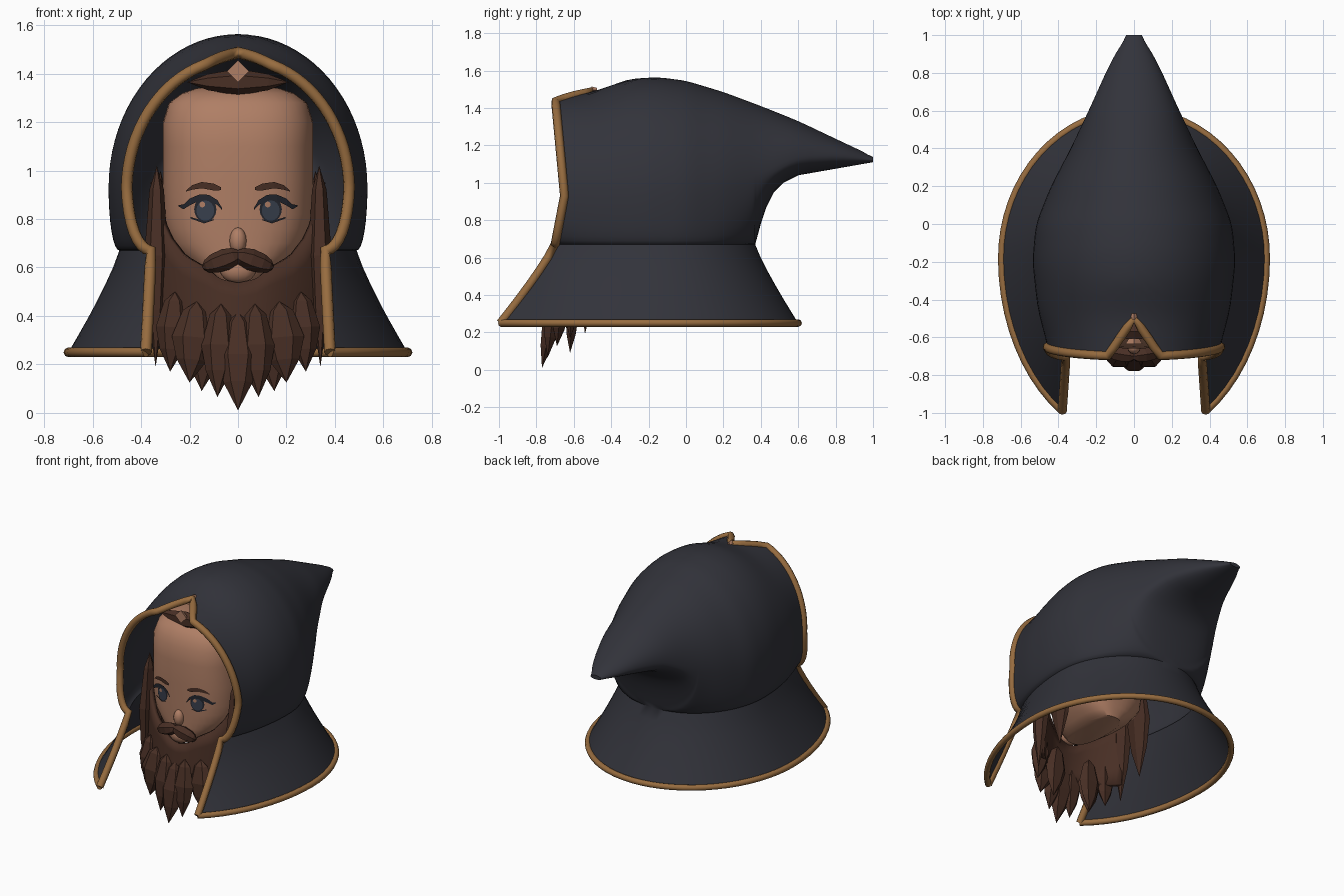
import bpy, bmesh, math
from mathutils import Vector

if "Cube" in bpy.data.objects:
    bpy.data.objects.remove(bpy.data.objects["Cube"], do_unlink=True)


def material(name, r, g, b):
    m = bpy.data.materials.new(name)
    m.use_nodes = True
    m.diffuse_color = (r, g, b, 1)
    m.node_tree.nodes["Principled BSDF"].inputs["Base Color"].default_value = (r, g, b, 1)
    return m


CLOTH = material("dark cloth", 0.032, 0.033, 0.043)
TRIM = material("bronze trim", 0.31, 0.15, 0.05)
SKIN = material("skin", 0.43, 0.21, 0.13)
HAIR = material("brown hair", 0.065, 0.028, 0.018)
LASH = material("black lash", 0.017, 0.019, 0.027)
IRIS = material("slate iris", 0.04, 0.05, 0.075)


def interp(table, x):
    """Piecewise linear lookup."""
    if x <= table[0][0]:
        return table[0][1]
    for (a, p), (b, q) in zip(table, table[1:]):
        if x <= b:
            return p + (q - p) * (x - a) / (b - a)
    return table[-1][1]


def soft(table, x, r=0.05):
    """Lookup with rounded corners."""
    return sum(interp(table, x + r * k) for k in (-1, -0.5, 0, 0.5, 1)) / 5


def add_grid(bm, rows, closed=False):
    vs = [[bm.verts.new(p) for p in row] for row in rows]
    n = len(rows[0])
    for a, b in zip(vs, vs[1:]):
        for j in range(n if closed else n - 1):
            k = (j + 1) % n
            bm.faces.new((a[j], a[k], b[k], b[j]))
    return vs


def finish(name, bm, mat, smooth=None):
    bmesh.ops.remove_doubles(bm, verts=bm.verts, dist=0.0004)
    bmesh.ops.recalc_face_normals(bm, faces=bm.faces)
    me = bpy.data.meshes.new(name)
    bm.to_mesh(me)
    bm.free()
    ob = bpy.data.objects.new(name, me)
    bpy.context.collection.objects.link(ob)
    me.materials.append(mat)
    if smooth:
        bpy.ops.object.select_all(action='DESELECT')
        ob.select_set(True)
        bpy.context.view_layer.objects.active = ob
        bpy.ops.object.shade_smooth_by_angle(angle=math.radians(smooth))
    return ob


def tube(name, pts, radius, mat):
    cu = bpy.data.curves.new(name, 'CURVE')
    cu.dimensions = '3D'
    cu.bevel_depth, cu.bevel_resolution, cu.use_fill_caps = radius, 2, True
    sp = cu.splines.new('POLY')
    sp.points.add(len(pts) - 1)
    for q, p in zip(sp.points, pts):
        q.co = (*p, 1)
    cu.materials.append(mat)
    bpy.context.collection.objects.link(bpy.data.objects.new(name, cu))


# Hood profiles along y: half width, crown height, underside height, widest height
WIDTH = [(-.7, .45), (-.65, .457), (-.45, .51), (-.2, .538), (0, .52), (.2, .44),
         (.4, .335), (.6, .24), (.8, .15), (.92, .09), (1, .03)]
CROWN = [(-.7, 1.46), (-.5, 1.485), (-.3, 1.555), (-.15, 1.565), (0, 1.545), (.2, 1.485),
         (.4, 1.41), (.6, 1.33), (.8, 1.235), (.97, 1.155), (1, 1.13)]
UNDER = [(.37, .67), (.4, .78), (.43, .87), (.47, .95), (.52, 1.0), (.6, 1.04),
         (.8, 1.075), (1, 1.11)]
MIDDLE = [(.1, .93), (.4, 1.02), (.6, 1.13), (.8, 1.14), (1, 1.12)]


def waist_half(y):
    t = (y + .15) / (.52 if y > -.15 else .81)
    return .49 * math.sqrt(max(0, 1 - t * t))


def opening_y(a):
    """Front edge depth at arch angle a, notched at the peak."""
    c = math.cos(a)
    if a < 0:
        return -.65 + .05 * math.sin(a)
    if c < .29:
        return -.5 - .19 * c / .29
    return -.65 - .05 * math.sin(a)


ANGLES = [math.radians(-90 + 90 * k / 8) for k in range(8)] + \
         [math.radians(90 * k / 20) for k in range(21)]


def arch(base):
    half = []
    for a in ANGLES:
        y = base + (opening_y(a) + .7) * max(0, (.1 - base) / .8)
        w, w0 = soft(WIDTH, y), waist_half(y)
        mid = soft(MIDDLE, y)
        c, s = math.cos(a), math.sin(a)
        if a < 0:
            half.append((w0 + (w - w0) * c, y, mid + (mid - interp(UNDER, y)) * s))
        else:
            half.append((w * c, y, mid + (soft(CROWN, y, .03) - mid) * s))
    return half + [(-x, y, z) for x, y, z in reversed(half[:-1])]


STEPS = 26
WAIST_END, HEM_END = math.acos(-.55 / .81), math.acos(-.84)


def ring(u, half, back, front, yc):
    c = math.cos(u)
    return Vector((half * math.sin(u), yc + c * (back if c > 0 else front), 0))


bases = [ring(WAIST_END * (1 - k / STEPS), .49, .52, .81, -.15).y for k in range(STEPS + 1)]
bases += [.38, .39, .4, .415, .43, .45, .47, .495, .52, .56, .6, .66, .72, .78, .84, .9, .94, .97, 1]
arches = [arch(b) for b in bases]

skirt = []
for r in range(7):
    t = r / 6
    row = []
    for k in range(-STEPS, STEPS + 1):
        p = ring(WAIST_END * k / STEPS, .49, .52, .81, -.15)
        q = ring(HEM_END * k / STEPS, .70, .78, .965, -.18)
        v = p.lerp(q, t ** 1.15)
        row.append((v.x, v.y, .67 - .42 * t))
    skirt.append(row)

bm = bmesh.new()
rows = add_grid(bm, arches)
bm.faces.new(rows[-1])
add_grid(bm, skirt)
finish("hood", bm, CLOTH, 60)

# Bronze edging around the opening and hem
side = [row[-1] for row in skirt]
edge = side[::-1] + arches[0][1:-1] + [(-x, y, z) for x, y, z in side]
tube("opening_trim", edge, .024, TRIM)
tube("hem_trim", skirt[-1], .02, TRIM)

# Head: stacked rounded sections
HEAD_W = [(.53, .1), (.6, .2), (.7, .285), (.82, .31), (1.2, .31), (1.28, .285), (1.32, .23), (1.34, .17)]
HEAD_F = [(.53, -.62), (.6, -.65), (.8, -.655), (1.1, -.66), (1.2, -.65), (1.28, -.615),
          (1.32, -.57), (1.34, -.5)]


def face_y(x, z):
    w, f = interp(HEAD_W, z), interp(HEAD_F, z)
    return -.38 + (f + .38) * max(0, 1 - (abs(x) / w) ** 2.6) ** (1 / 2.6)


bm = bmesh.new()
sections = []
for z in (.53, .56, .6, .65, .7, .76, .82, .95, 1.1, 1.2, 1.24, 1.28, 1.32, 1.34):
    w = interp(HEAD_W, z)
    xs = [w * math.cos(math.pi * k / 20) for k in range(21)]
    front = [(x, face_y(x, z), z) for x in xs]
    back = [(x, -.38 - (face_y(x, z) + .38) * .8, z) for x in reversed(xs[1:-1])]
    sections.append(front + back)
rows = add_grid(bm, sections, closed=True)
bm.faces.new(rows[0])
bm.faces.new(rows[-1])
finish("head", bm, SKIN, 50)


def ball(name, loc, scale, mat):
    bm = bmesh.new()
    bmesh.ops.create_uvsphere(bm, u_segments=12, v_segments=8, radius=1)
    for v in bm.verts:
        v.co = Vector(loc) + Vector(a * b for a, b in zip(v.co, scale))
    finish(name, bm, mat, 60)


ball("nose", (0, -.655, .71), (.035, .035, .055), SKIN)
ball("chin", (0, -.65, .59), (.075, .045, .055), SKIN)


def ribbon(name, line, mat, lift=.008):
    """Thin painted strip on the face from (x, z, half thickness) points."""
    bm = bmesh.new()
    add_grid(bm, [[(x, face_y(x, z + e) - lift, z + e) for e in (-h, h)] for x, z, h in line])
    finish(name, bm, mat)


def disc(name, x, z, rx, rz, mat, lift):
    bm = bmesh.new()
    pts = [(x + rx * math.cos(math.pi * k / 8), z + rz * math.sin(math.pi * k / 8)) for k in range(16)]
    bm.faces.new([bm.verts.new((px, face_y(px, pz) - lift, pz)) for px, pz in pts])
    finish(name, bm, mat)


# Eyes and brows
for s, label in ((1, "left"), (-1, "right")):
    def put(pts):
        return [(s * x, z, h) for x, z, h in pts]
    disc(label + "_iris_rim", s * .135, .84, .046, .053, LASH, .004)
    disc(label + "_iris", s * .135, .835, .037, .042, IRIS, .006)
    disc(label + "_eye_glint", s * .135 - .012, .86, .012, .012, SKIN, .009)
    ribbon(label + "_upper_lash", put([(.065, .84, .004), (.085, .868, .01), (.12, .888, .012),
           (.16, .888, .013), (.2, .87, .014), (.225, .85, .01), (.245, .855, .003)]), LASH)
    ribbon(label + "_lower_lash", put([(.1, .797, .002), (.14, .787, .005), (.195, .805, .003)]), LASH)
    ribbon(label + "_brow", put([(.07, .925, .006), (.1, .932, .014), (.15, .94, .013),
           (.19, .93, .009), (.215, .915, .002)]), HAIR)


def lock(name, top, tip, width, depth, profile=((0, 0), (.12, .6), (.45, 1), (.72, .7), (1, 0))):
    """Faceted pointed hair lock."""
    top, tip = Vector(top), Vector(tip)
    axis = (tip - top).normalized()
    across = axis.cross(Vector((0, 1, 0))).normalized()
    out = axis.cross(across)
    bm = bmesh.new()
    rows = []
    for t, r in profile:
        c = top.lerp(tip, t)
        rows.append([c + r * (across * width * math.cos(math.pi * k / 3) +
                              out * depth * math.sin(math.pi * k / 3)) for k in range(6)])
    add_grid(bm, rows, closed=True)
    finish(name, bm, HAIR)


# Beard: curved panel under the jaw line
JAW = [(0, .535), (.07, .55), (.13, .6), (.22, .65), (.29, .74), (.32, .84), (.35, .95)]
bm = bmesh.new()
rows = []
for k in range(5):
    t = k / 4
    row = []
    for i in range(-14, 15):
        x = .35 * i / 14
        z0 = interp(JAW, abs(x))
        z = z0 + (.3 - z0) * t
        row.append((x * (1 - .06 * t), -.665 + 1.5 * x * x - .035 * t, z))
    rows.append(row)
add_grid(bm, rows)
beard = finish("beard", bm, HAIR, 40)
mod = beard.modifiers.new("thickness", 'SOLIDIFY')
mod.thickness, mod.offset = .03, 0

# Hanging locks, outer to inner
lock("beard_lock_center", (0, -.69, .42), (0, -.77, .01), .085, .05)
for s, label in ((1, "left"), (-1, "right")):
    lock(label + "_beard_lock_inner", (s * .07, -.69, .45), (s * .085, -.74, .065), .075, .05)
    lock(label + "_beard_lock_middle", (s * .17, -.655, .46), (s * .2, -.69, .125), .09, .05)
    lock(label + "_beard_lock_outer", (s * .26, -.6, .5), (s * .28, -.62, .17), .07, .05)
    lock(label + "_beard_lock_rear", (s * .13, -.6, .45), (s * .15, -.62, .09), .08, .04)
    lock(label + "_side_lock", (s * .335, -.5, 1.02), (s * .34, -.54, .19), .05, .07)
    lock(label + "_back_side_lock", (s * .32, -.34, 1.0), (s * .33, -.34, .28), .04, .1)
    # Moustache half: a drooping curl
    lock(label + "_moustache", (s * -.01, -.7, .655), (s * .145, -.675, .6), .045, .045,
         ((0, .35), (.15, .8), (.4, 1), (.7, .9), (.9, .6), (1, .2)))

# Forelock under the peak, with its diamond and stud
lock("forelock", (-.21, -.57, 1.365), (.21, -.57, 1.365), .055, .05,
     ((0, 0), (.2, .6), (.5, 1), (.8, .6), (1, 0)))
for name, loc, size in (("diamond", (0, -.62, 1.41), .045), ("peak_stud", (0, -.49, 1.495), .02)):
    bm = bmesh.new()
    bmesh.ops.create_cone(bm, cap_ends=True, segments=4, radius1=size, radius2=size * .6, depth=.03)
    for v in bm.verts:
        v.co = Vector(loc) + Vector((v.co.x, v.co.z, v.co.y))
    finish(name, bm, SKIN)
